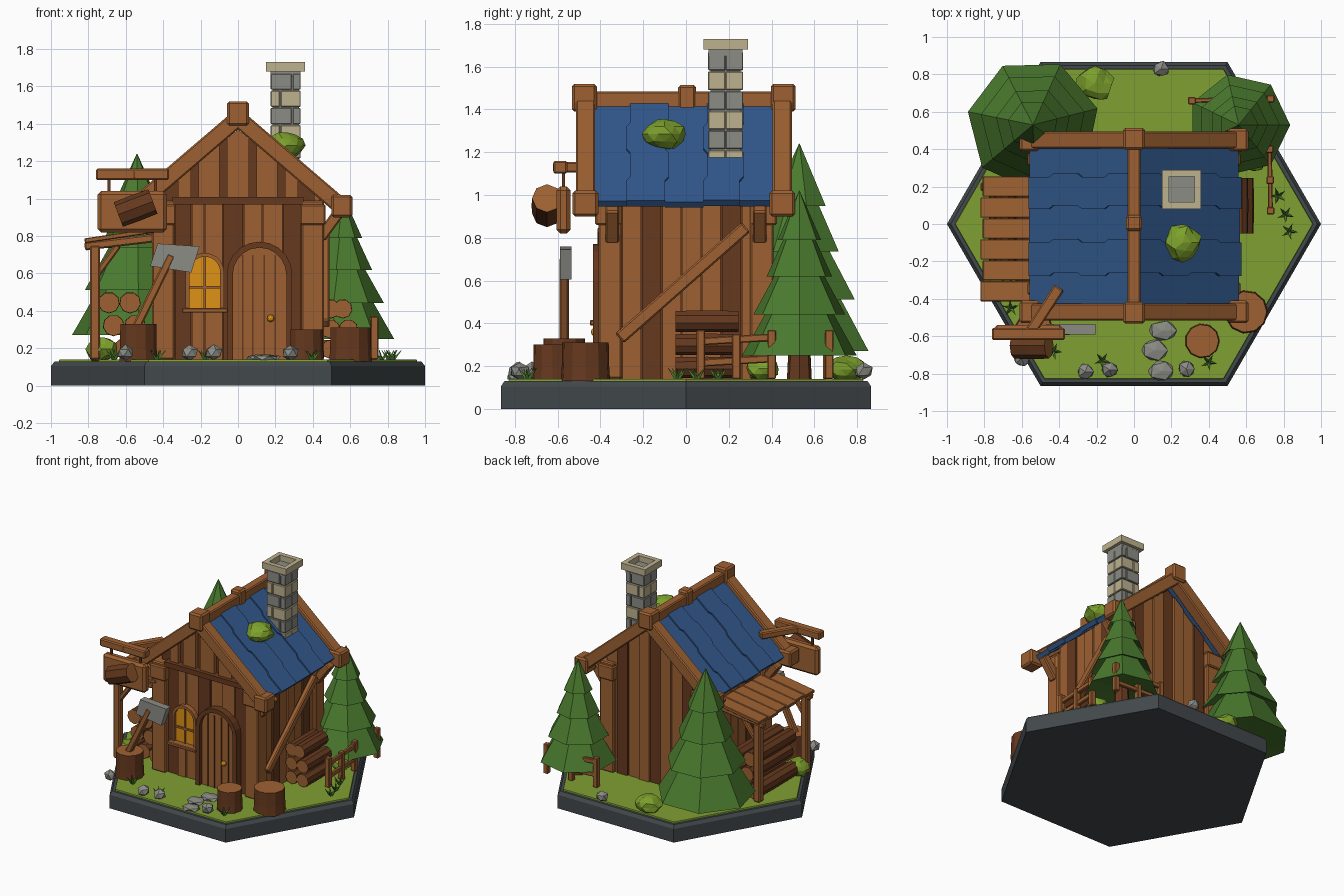
import bpy, bmesh, math, random
from mathutils import Vector, Matrix

if "Cube" in bpy.data.objects:
    bpy.data.objects.remove(bpy.data.objects["Cube"])

random.seed(4)

def material(name, rgb):
    m = bpy.data.materials.new(name)
    lin = [((c / 255 + 0.055) / 1.055) ** 2.4 for c in rgb]
    m.diffuse_color = (*lin, 1)
    m.use_nodes = True
    m.node_tree.nodes["Principled BSDF"].inputs["Base Color"].default_value = m.diffuse_color
    return m

WOOD = material("light wood", (158, 97, 50))
DARK = material("dark wood", (102, 57, 30))
SLATE = material("base slate", (66, 72, 75))
GRASS = material("grass", (128, 160, 50))
BLUE = material("roof blue", (50, 88, 140))
PINE = material("pine green", (74, 122, 46))
BUSH = material("bush green", (124, 160, 44))
STONE = material("grey stone", (140, 140, 134))
SAND = material("sand stone", (190, 178, 143))
GLOW = material("amber", (222, 146, 22))
G = 0.14  # ground level

def finish(name, bm, *mats):
    bmesh.ops.recalc_face_normals(bm, faces=bm.faces)
    me = bpy.data.meshes.new(name)
    bm.to_mesh(me)
    bm.free()
    for m in mats:
        me.materials.append(m)
    ob = bpy.data.objects.new(name, me)
    bpy.context.collection.objects.link(ob)
    return ob

def block(name, matrix, size, mat, bevel=0.0):
    bm = bmesh.new()
    bmesh.ops.create_cube(bm, size=1, matrix=matrix @ Matrix.Diagonal((*size, 1)))
    if bevel:
        bmesh.ops.bevel(bm, geom=bm.edges[:], offset=bevel, segments=1, affect='EDGES')
    return finish(name, bm, mat)

def box(name, lo, hi, mat, bevel=0.0):
    lo, hi = Vector(lo), Vector(hi)
    return block(name, Matrix.Translation((lo + hi) / 2), hi - lo, mat, bevel)

def axis_frame(a, b):
    a, b = Vector(a), Vector(b)
    z = (b - a).normalized()
    ref = Vector((0, 1, 0)) if abs(z.y) < 0.9 else Vector((1, 0, 0))
    x = z.cross(ref).normalized()
    rot = Matrix((x, z.cross(x), z)).transposed().to_4x4()
    return rot, (a + b) / 2, (b - a).length

def beam(name, a, b, w, h, mat, bevel=0.008):
    rot, mid, length = axis_frame(a, b)
    return block(name, Matrix.Translation(mid) @ rot, (w, h, length), mat, bevel)

def prism(name, pts, y0, y1, mat):
    bm = bmesh.new()
    f = bm.faces.new([bm.verts.new((x, y0, z)) for x, z in pts])
    ext = bmesh.ops.extrude_face_region(bm, geom=[f])
    bmesh.ops.translate(bm, vec=(0, y1 - y0, 0),
                        verts=[v for v in ext["geom"] if isinstance(v, bmesh.types.BMVert)])
    return finish(name, bm, mat)

def lathe(name, matrix, profile, n, mat, cap=None, turn=0.0):
    bm = bmesh.new()
    rings = [[bm.verts.new(matrix @ Vector((r * math.cos(turn + i * math.tau / n),
                                            r * math.sin(turn + i * math.tau / n), z)))
              for i in range(n)] for r, z in profile]
    for p, q in zip(rings, rings[1:]):
        for i in range(n):
            bm.faces.new((p[i], p[(i + 1) % n], q[(i + 1) % n], q[i]))
    for ring in (rings[0], rings[-1]):
        bm.faces.new(ring).material_index = 1 if cap else 0
    return finish(name, bm, *([mat, cap] if cap else [mat]))

def log(name, a, b, r, n=9):
    rot, mid, length = axis_frame(a, b)
    return lathe(name, Matrix.Translation(mid) @ rot,
                 [(r * 0.97, -length / 2), (r, 0), (r * 0.97, length / 2)], n, DARK, WOOD)

def blob(name, c, s, mat, sub=1, jitter=0.12):
    bm = bmesh.new()
    bmesh.ops.create_icosphere(bm, subdivisions=sub, radius=1)
    for v in bm.verts:
        k = 1 + random.uniform(-jitter, jitter)
        v.co = Vector(c) + Vector([v.co[i] * s[i] * k for i in range(3)])
    return finish(name, bm, mat)

# hexagonal base and lawn
I = Matrix.Identity(4)
lathe("base", I, [(1, 0), (1, 0.105), (0.98, 0.13)], 6, SLATE)
lathe("lawn", I, [(0.96, 0.12), (0.955, G)], 6, GRASS)

# house core with sloped plank walls
def slope(x):
    return 1.37 - 0.845 * abs(x)

prism("house_core", [(-0.41, G), (0.41, G), (0.41, slope(0.41)), (0, slope(0)), (-0.41, slope(0.41))],
      -0.35, 0.35, DARK)

def gable_plank(name, x0, x1, z0, y0, y1, mat):
    top = [(x1, slope(x1))] + ([(0, slope(0))] if x0 < 0 < x1 else []) + [(x0, slope(x0))]
    prism(name, [(x0, z0), (x1, z0)] + top, y0, y1, mat)

for x0, x1 in ((-0.32, -0.25), (-0.21, -0.1), (-0.06, 0.06), (0.1, 0.21), (0.25, 0.32)):
    gable_plank("gable_plank", x0, x1, 1.0, -0.38, -0.34, WOOD)
cuts = [-0.34, -0.25, -0.18, -0.08, 0.03, 0.13, 0.24, 0.34]
for i, kind in enumerate("DWWDWWD"):
    box("front_plank", (cuts[i] + 0.003, -0.375 - 0.008 * (i % 2), G), (cuts[i + 1] - 0.003, -0.34, 0.98),
        WOOD if kind == "W" else DARK)
for i, kind in enumerate("WDWWDWWDW"):
    x = -0.42 + i * 0.0933
    gable_plank("back_plank", x + 0.003, x + 0.09, G, 0.34, 0.375 + 0.01 * (i % 2),
                WOOD if kind == "W" else DARK)
for s in (-1, 1):
    for i, kind in enumerate("WDWWWDW"):
        y = -0.3 + i * 0.093
        box("side_plank", (min(s * 0.4, s * 0.435), y + 0.003, G),
            (max(s * 0.4, s * (0.435 + 0.008 * (i % 2))), y + 0.09, 1.04), WOOD if kind == "W" else DARK)
    # corner posts, caps, braces and eave brackets
    for f in (-1, 1):
        beam("corner_post", (s * 0.4, f * 0.355, G), (s * 0.4, f * 0.355, 0.99), 0.12, 0.11, WOOD)
        beam("post_cap", (s * 0.4, f * 0.365, 0.86), (s * 0.4, f * 0.365, 0.97), 0.135, 0.12, WOOD)
        beam("eave_bracket", (s * 0.44, f * 0.345, 0.79), (s * 0.55, f * 0.345, 0.94), 0.06, 0.065, WOOD)
beam("side_brace", (0.47, -0.31, 0.33), (0.47, 0.28, 0.85), 0.04, 0.06, WOOD)
box("front_lintel", (-0.35, -0.41, 0.97), (0.35, -0.34, 1.01), DARK)

# roof slabs with stepped joints
steps = [0, 0.22, 0.26, 0.48, 0.52, 0.76, 0.8, 1]
joints = [-0.43, -0.27, -0.09, 0.09, 0.26, 0.42]
def edge(k):
    jog = 0 if k in (0, 5) else 0.009
    return [(t, joints[k] + jog * (-1 if (j // 2) % 2 else 1)) for j, t in enumerate(steps)]

for s in (-1, 1):
    for k in range(5):
        lift = 0.01 * (k % 2)
        end = 1 + random.uniform(-0.015, 0.01)
        bm = bmesh.new()
        f = bm.faces.new([bm.verts.new((s * (0.01 + 0.555 * t * end + lift * 0.64), y,
                                        1.435 - 0.465 * t * end + lift * 0.77))
                          for t, y in edge(k) + edge(k + 1)[::-1]])
        ext = bmesh.ops.extrude_face_region(bm, geom=[f])
        bmesh.ops.translate(bm, vec=(-s * 0.022, 0, -0.027),
                            verts=[v for v in ext["geom"] if isinstance(v, bmesh.types.BMVert)])
        finish("roof_slab", bm, BLUE)
    for y in (-0.47, 0.45):
        beam("barge_board", (0, y, 1.43), (s * 0.555, y, 0.955), 0.09, 0.09, WOOD)
        box("eave_block", (s * 0.555 - 0.056, y - 0.06, 0.9), (s * 0.555 + 0.056, y + 0.06, 1.02), WOOD, 0.012)
for y, r, z in ((-0.475, 0.058, 1.52), (0.005, 0.042, 1.515), (0.455, 0.058, 1.52)):
    box("ridge_block", (-r, y - r, z - 0.13), (r, y + r, z), WOOD, 0.012)
box("ridge_beam", (-0.035, -0.47, 1.4), (0.035, 0.45, 1.485), WOOD, 0.008)

# chimney courses and open cap
cx, cy = 0.255, 0.185
box("chimney_core", (cx - 0.07, cy - 0.07, 1.15), (cx + 0.07, cy + 0.07, 1.66), STONE)
for i in range(6):
    z = 1.12 + i * 0.092
    split = 0.035 if i % 2 else -0.03
    mats = (SAND, STONE) if i % 2 == 0 else (STONE, STONE)
    for a, b, m in ((-0.083, split, mats[0]), (split, 0.083, mats[0])):
        for f in (-1, 1):
            mid = f * 0.041
            box("chimney_brick", (cx + a + 0.003, cy + mid - 0.041, z + 0.003),
                (cx + b - 0.003, cy + mid + 0.041, z + 0.089), m, 0.004)
for s in (-1, 1):
    box("chimney_cap", (cx + s * 0.086 - 0.018, cy - 0.104, 1.68), (cx + s * 0.086 + 0.018, cy + 0.104, 1.73), SAND)
    box("chimney_cap", (cx - 0.07, cy + s * 0.086 - 0.018, 1.68), (cx + 0.07, cy + s * 0.086 + 0.018, 1.73), SAND)
box("chimney_throat", (cx - 0.08, cy - 0.08, 1.65), (cx + 0.08, cy + 0.08, 1.685), STONE)

# arched door and window
def arch(x0, x1, z0, top):
    c, r = (x0 + x1) / 2, (x1 - x0) / 2
    return [(x1, z0)] + [(c + r * math.cos(math.pi * i / 10), top - r + r * math.sin(math.pi * i / 10))
                         for i in range(11)] + [(x0, z0)]

def arch_frame(name, x0, x1, z0, top, t, y, mat):
    prism(name, arch(x0, x1, z0, top) + arch(x0 + t, x1 - t, z0, top - t)[::-1], y, -0.36, mat)

arch_frame("door_frame", -0.06, 0.29, G, 0.77, 0.032, -0.435, DARK)
prism("door", arch(-0.03, 0.26, G, 0.74), -0.405, -0.36, WOOD)
for x in (0.025, 0.08, 0.14, 0.2):
    box("door_gap", (x - 0.004, -0.409, G), (x + 0.004, -0.4, 0.7), DARK)
blob("door_knob", (0.175, -0.425, 0.36), (0.02, 0.02, 0.02), GLOW, 2, 0)
arch_frame("window_frame", -0.28, -0.075, 0.4, 0.71, 0.02, -0.415, WOOD)
prism("window_pane", arch(-0.265, -0.09, 0.4, 0.695), -0.395, -0.36, GLOW)
box("window_bar", (-0.184, -0.405, 0.41), (-0.17, -0.39, 0.69), WOOD)
box("window_bar", (-0.265, -0.405, 0.52), (-0.09, -0.39, 0.534), WOOD)
box("window_sill", (-0.3, -0.45, 0.39), (-0.055, -0.36, 0.415), WOOD, 0.005)

# lean-to shelter with stacked logs
for i in range(6):
    y = -0.36 + i * 0.112
    beam("shelter_board", (-0.82 + 0.012 * (i % 2), y, 0.775), (-0.42, y, 0.835), 0.025, 0.108, WOOD, 0.004)
for y in (-0.38, 0.2):
    beam("shelter_rafter", (-0.82, y, 0.745), (-0.36, y, 0.8), 0.045, 0.045, WOOD)
    beam("shelter_post", (-0.765, y, G), (-0.765, y, 0.75), 0.055, 0.055, WOOD)
    beam("shelter_brace", (-0.765, y, 0.58), (-0.64, y, 0.75), 0.035, 0.035, WOOD)
for row, xs in enumerate(((-0.72, -0.605, -0.49), (-0.665, -0.55), (-0.69, -0.577))):
    for x in xs:
        log("left_log", (x, -0.29 - random.uniform(0, 0.03), 0.2 + row * 0.122), (x, 0.2, 0.2 + row * 0.122), 0.058)
for row in range(3):
    for x in (0.495, 0.59 - 0.03 * (row == 2)):
        log("right_log", (x, -0.05, 0.195 + row * 0.108), (x, 0.245, 0.195 + row * 0.108), 0.052)

# hanging sign
beam("sign_arm", (-0.4, -0.34, 1.13), (-0.575, -0.61, 1.13), 0.05, 0.06, WOOD)
box("sign_bar", (-0.76, -0.62, 1.1), (-0.37, -0.555, 1.16), WOOD, 0.008)
box("sign_board", (-0.75, -0.605, 0.82), (-0.38, -0.54, 1.04), WOOD, 0.018)
for x in (-0.69, -0.44):
    box("sign_hanger", (x - 0.008, -0.58, 1.03), (x + 0.008, -0.565, 1.11), DARK)
log("sign_log", (-0.64, -0.65, 0.915), (-0.455, -0.65, 0.985), 0.072, 8)

# chopping stumps and axe
for x, y, r, h in ((-0.535, -0.57, 0.1, 0.33), (0.6, -0.47, 0.112, 0.31), (0.365, -0.625, 0.09, 0.3)):
    lathe("stump", Matrix.Translation((x, y, 0)), [(r * 1.04, G - 0.01), (r, 0.2), (r * 0.98, h)], 11, DARK, WOOD)
beam("axe_handle", (-0.545, -0.57, 0.31), (-0.355, -0.57, 0.7), 0.045, 0.045, WOOD)
prism("axe_head", [(-0.47, 0.64), (-0.25, 0.605), (-0.205, 0.745), (-0.43, 0.76)], -0.59, -0.535, STONE)

# layered pines
def pine(x, y, base, top, r, turn):
    prof = [(0.04, base + 0.03)]
    for k, (wide, z0, narrow, z1) in enumerate(((1, 0, 0.52, 0.3), (0.8, 0.25, 0.36, 0.53),
                                                (0.57, 0.48, 0.22, 0.75), (0.38, 0.7, 0.005, 1))):
        prof += [(r * wide, base + z0 * (top - base)), (r * narrow, base + z1 * (top - base))]
    lathe("pine", Matrix.Translation((x, y, 0)), prof, 7, PINE, turn=turn)
    lathe("pine_trunk", Matrix.Translation((x, y, 0)), [(0.06, G - 0.01), (0.05, base + 0.06)], 7, DARK)

pine(-0.54, 0.53, 0.27, 1.24, 0.355, 0.25)
pine(0.56, 0.53, 0.25, 1.02, 0.275, 0.0)

# fences
for (x0, y0), (x1, y1), n in (((0.73, 0.07), (0.725, 0.4), 3), ((0.73, 0.67), (0.31, 0.66), 3)):
    for i in range(n):
        t = i / (n - 1)
        x, y = x0 + (x1 - x0) * t, y0 + (y1 - y0) * t
        beam("fence_post", (x, y, G), (x, y, 0.37 - 0.02 * (i % 2)), 0.04, 0.04, WOOD, 0.005)
    for z in (0.215, 0.315):
        beam("fence_rail", (x0, y0, z), (x1, y1, z + 0.02), 0.035, 0.025, WOOD, 0.005)

# bushes, rocks, path and grass tufts
for c, s in (((0.26, -0.1, 1.285), (0.095, 0.1, 0.075)), ((-0.73, -0.33, 0.195), (0.09, 0.08, 0.065)),
             ((-0.21, 0.75, 0.185), (0.1, 0.09, 0.06)), ((0.64, 0.36, 0.19), (0.07, 0.08, 0.055))):
    blob("bush", c, s, BUSH, 2, 0.13)
for x, y in ((-0.26, -0.79), (-0.13, -0.78), (0.28, -0.775), (0.145, 0.83), (-0.6, -0.72)):
    blob("rock", (x, y, 0.175), (0.048, 0.046, 0.042), STONE)
for x, y in ((0.155, -0.57), (0.11, -0.675), (0.15, -0.785)):
    blob("path_stone", (x, y, 0.148), (0.075, 0.058, 0.022), STONE)
for x, y in ((0.77, 0.15), (0.81, 0.05), (0.83, -0.04), (-0.17, -0.73), (0.4, -0.74), (-0.43, -0.68), (-0.66, -0.45)):
    for i in range(5):
        a = i * math.tau / 5 + x * 9
        tip = Vector((x + 0.045 * math.cos(a), y + 0.045 * math.sin(a), G + 0.05))
        rot, mid, length = axis_frame((x, y, G - 0.005), tip)
        lathe("grass_blade", Matrix.Translation(mid) @ rot,
              [(0.012, -length / 2), (0.001, length / 2)], 3, PINE)
